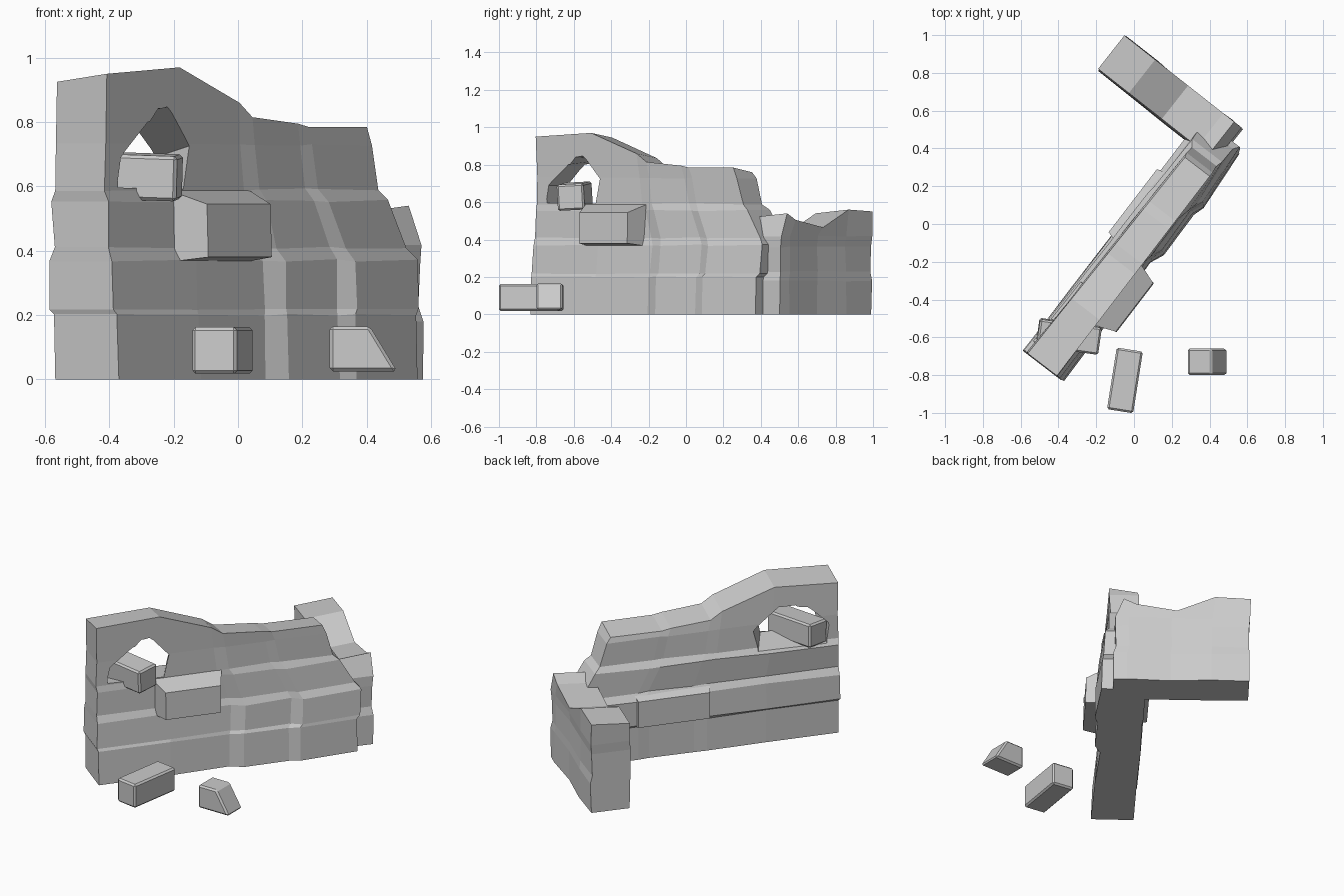
import bpy, bmesh, math, random
from mathutils import Vector

if "Cube" in bpy.data.objects:
    bpy.data.objects.remove(bpy.data.objects["Cube"])

random.seed(4)

def frame(origin, u, d):
    """Wall space: s along the wall, t into its depth, z up."""
    u, d = Vector((*u, 0)), Vector((*d, 0))
    return lambda s, t, z: Vector((*origin, 0)) + u * s + d * t + Vector((0, 0, z))

def finish(name, bm):
    bmesh.ops.recalc_face_normals(bm, faces=bm.faces[:])
    me = bpy.data.meshes.new(name)
    bm.to_mesh(me)
    bm.free()
    ob = bpy.data.objects.new(name, me)
    bpy.context.collection.objects.link(ob)
    return ob

def wall(name, to_world, cols, step, rows, top, back_drop, widen, jitter):
    """rows: (z, start, length, front t, back t, step factor); the last row follows the broken top."""
    bm = bmesh.new()
    grid = []
    for r, (z, start, length, front, back, k) in enumerate(rows):
        last = r == len(rows) - 1
        line = []
        for c, f in enumerate(cols):
            j = [0 if last else random.uniform(-jitter, jitter) for _ in range(3)]
            zz = top[c] if last else z + (j[2] if r else 0)
            s = start + (length - start) * f
            tb = back + j[1] + (widen * (1 - f) if z > .5 else 0)
            line.append((bm.verts.new(to_world(s, front + step[c] * k + j[0], zz)),
                         bm.verts.new(to_world(s, tb, zz - (back_drop if last else 0)))))
        grid.append(line)
    n, m = len(rows), len(cols)
    for r in range(n - 1):
        for c in range(m - 1):
            for side in (0, 1):
                bm.faces.new([grid[r][c][side], grid[r][c + 1][side],
                              grid[r + 1][c + 1][side], grid[r + 1][c][side]])
        for c in (0, m - 1):
            bm.faces.new([grid[r][c][0], grid[r][c][1], grid[r + 1][c][1], grid[r + 1][c][0]])
    for r in (0, n - 1):
        for c in range(m - 1):
            bm.faces.new([grid[r][c][0], grid[r][c + 1][0], grid[r][c + 1][1], grid[r][c][1]])
    return finish(name, bm)

def prism(name, a, b):
    """Solid between two matching outlines."""
    bm = bmesh.new()
    va, vb = [bm.verts.new(p) for p in a], [bm.verts.new(p) for p in b]
    bm.faces.new(va)
    bm.faces.new(vb)
    for i in range(len(a)):
        k = (i + 1) % len(a)
        bm.faces.new([va[i], va[k], vb[k], vb[i]])
    return finish(name, bm)

def brick(name, size, loc, rot, slope=0):
    bm = bmesh.new()
    bmesh.ops.create_cube(bm, size=1)
    bmesh.ops.scale(bm, vec=size, verts=bm.verts)
    for v in bm.verts:
        if v.co.x > 0 and v.co.z > 0:
            v.co.x -= slope
    bmesh.ops.bevel(bm, geom=bm.edges[:], offset=0.01, segments=1, affect='EDGES')
    ob = finish(name, bm)
    ob.location = loc
    ob.rotation_euler = [math.radians(a) for a in rot]
    return ob

main = frame((-0.37, -0.82), (0.608, 0.794), (-0.794, 0.608))
side = frame((0.57, 0.51), (-0.786, 0.618), (-0.618, -0.786))

# Tall main wall with a broken top
tall_wall = wall("tall_wall", main,
    [0, .28, .51, .56, .735, .775, 1],
    [0, .005, .014, -.014, -.01, -.035, -.01],
    [(0, -.01, 1.51, -.005, .245, 1), (.2, -.01, 1.51, 0, .245, 1), (.22, -.015, 1.53, .01, .262, 1),
     (.37, -.01, 1.54, .02, .262, 1), (.41, -.01, 1.51, .035, .24, .8), (.555, -.005, 1.42, .04, .235, .5),
     (.59, -.01, 1.385, .047, .212, .2), (.73, -.005, 1.345, .045, .21, .2), (.9, -.01, 1.32, .04, .205, 0)],
    [.95, .97, .86, .815, .795, .785, .785], .025, .03, .004)

# Ragged window opening
front = [(.06, .60), (.075, .69), (.21, .80), (.26, .845), (.30, .85), (.41, .73), (.38, .595)]
back = [(.06, .57), (.05, .69), (.17, .80), (.24, .82), (.34, .82), (.49, .69), (.46, .57)]
blend = lambda k: [(a[0] + (b[0] - a[0]) * k, a[1] + (b[1] - a[1]) * k) for a, b in zip(front, back)]
cutter = prism("window_cutter", [main(s, 0, z) for s, z in blend(-.1)],
               [main(s, .30, z) for s, z in blend(1.3)])
cutter.hide_render = True
mod = tall_wall.modifiers.new("window", 'BOOLEAN')
mod.operation, mod.solver, mod.object = 'DIFFERENCE', 'EXACT', cutter
bpy.context.view_layer.objects.active = tall_wall
bpy.ops.object.modifier_apply(modifier=mod.name)
bpy.data.objects.remove(cutter)

# Stones standing proud of the front and back faces: (t, z, start s, end s)
def ledge(name, outline):
    prism(name, [main(a, t, z) for t, z, a, b in outline], [main(b, t, z) for t, z, a, b in outline])

ledge("front_ledge_stone", [(-.07, .38, .365, .69), (-.065, .545, .365, .69), (.05, .588, .32, .73),
                            (.1, .555, .32, .73), (.1, .36, .32, .73)])
ledge("back_ledge_stone", [(.285, .215, .76, 1.18), (.285, .375, .76, 1.18), (.22, .41, .74, 1.2),
                           (.15, .41, .74, 1.2), (.15, .20, .74, 1.2)])

# Low return wall at the corner
wall("low_wall", side,
    [0, .10, .42, .72, 1],
    [0, 0, .01, 0, 0],
    [(0, -.01, .78, 0, .23, 1), (.18, -.01, .78, 0, .23, 1), (.23, .005, .78, .006, .235, 1),
     (.36, 0, .78, .006, .235, 1), (.42, 0, .785, 0, .225, 1), (.55, .05, .79, 0, .225, 0)],
    [.54, .505, .465, .56, .55], .02, 0, .004)

# Loose bricks
brick("window_brick", (.33, .145, .14), (-.345, -.595, .632), (3, 2, -8))
brick("fallen_brick", (.14, .33, .145), (-.048, -.828, .09), (0, 0, -9))
brick("broken_brick", (.21, .14, .14), (.39, -.73, .095), (0, 0, 0), .085)
